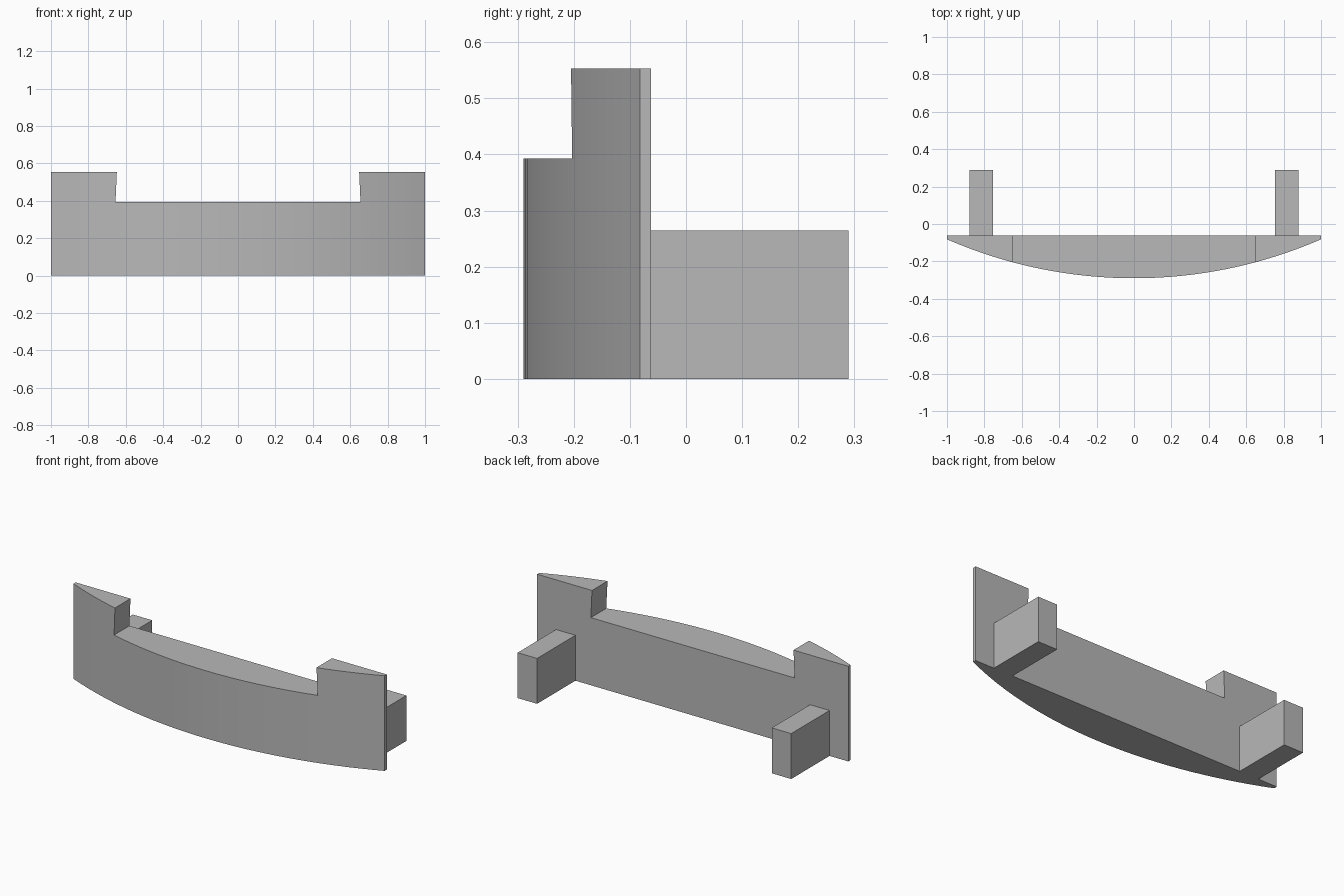
import bpy
import bmesh
from math import radians, sqrt

default_cube = bpy.data.objects.get("Cube")
if default_cube:
    bpy.data.objects.remove(default_cube, do_unlink=True)

BACK, FRONT, SAGITTA = -0.062, -0.29, 0.208
RADIUS = (1 + SAGITTA ** 2) / (2 * SAGITTA)
SEGMENTS = 32

grey = bpy.data.materials.new("plain_grey")
grey.use_nodes = True
colour = (0.48, 0.48, 0.48, 1)
grey.diffuse_color = colour
grey.node_tree.nodes["Principled BSDF"].inputs["Base Color"].default_value = colour


def add_object(name, bm):
    bmesh.ops.recalc_face_normals(bm, faces=bm.faces)
    mesh = bpy.data.meshes.new(name)
    bm.to_mesh(mesh)
    bm.free()
    mesh.materials.append(grey)
    obj = bpy.data.objects.new(name, mesh)
    bpy.context.collection.objects.link(obj)
    return obj


def arc_y(x):
    return FRONT + RADIUS - sqrt(RADIUS ** 2 - x ** 2)


# Bumper beam: notched front outline, extruded, sliced and bowed along an arc
half = [(1, 0), (1, 0.553), (0.648, 0.553), (0.655, 0.393)]
outline = half + [(-x, z) for x, z in reversed(half)]
bm = bmesh.new()
face = bm.faces.new([bm.verts.new((x, BACK, z)) for x, z in outline])
extruded = bmesh.ops.extrude_face_region(bm, geom=[face], use_keep_orig=True)
front = [v for v in extruded["geom"] if isinstance(v, bmesh.types.BMVert)]
bmesh.ops.translate(bm, verts=front, vec=(0, -1, 0))
for i in range(1, SEGMENTS):
    bmesh.ops.bisect_plane(bm, geom=bm.verts[:] + bm.edges[:] + bm.faces[:],
                           plane_co=(2 * i / SEGMENTS - 1, 0, 0), plane_no=(1, 0, 0))
for v in bm.verts:
    if v.co.y < BACK - 0.5:
        v.co.y = arc_y(v.co.x)
beam = add_object("bumper_beam", bm)

bpy.ops.object.select_all(action="DESELECT")
beam.select_set(True)
bpy.context.view_layer.objects.active = beam
bpy.ops.object.shade_smooth_by_angle(angle=radians(25))

# Mounting arms reaching back from the beam
for name, side in (("left_mount", 1), ("right_mount", -1)):
    bm = bmesh.new()
    bmesh.ops.create_cube(bm, size=1)
    bmesh.ops.scale(bm, verts=bm.verts, vec=(0.125, 0.29 - BACK, 0.264))
    bmesh.ops.translate(bm, verts=bm.verts, vec=(side * 0.817, (0.29 + BACK) / 2, 0.132))
    add_object(name, bm)
